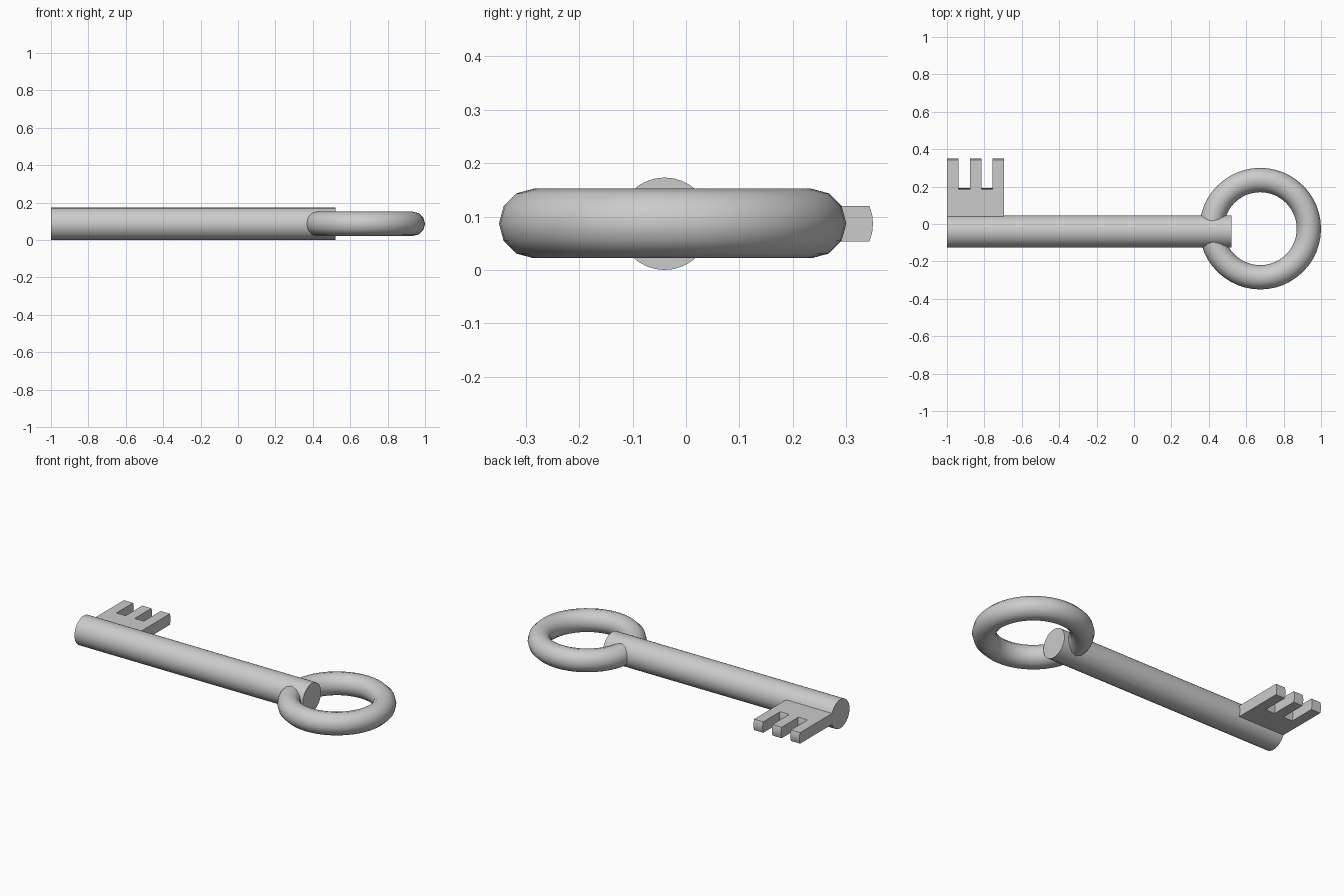
import bpy, bmesh, math

if "Cube" in bpy.data.objects:
    bpy.data.objects.remove(bpy.data.objects["Cube"])

R = 0.0865            # shaft radius
Y0, Z0 = -0.04, R     # shaft axis

grey = bpy.data.materials.new("plain grey")
grey.diffuse_color = (0.6, 0.6, 0.6, 1)
grey.use_nodes = True
grey.node_tree.nodes["Principled BSDF"].inputs["Base Color"].default_value = grey.diffuse_color


def finish(ob, name, angle):
    ob.name = name
    ob.data.materials.append(grey)
    bpy.ops.object.select_all(action='DESELECT')
    ob.select_set(True)
    bpy.context.view_layer.objects.active = ob
    bpy.ops.object.shade_smooth_by_angle(angle=math.radians(angle))


# Round shaft lying along x
x0, x1 = -1.0, 0.52
bpy.ops.mesh.primitive_cylinder_add(vertices=32, radius=R, depth=x1 - x0,
                                    location=((x0 + x1) / 2, Y0, Z0),
                                    rotation=(0, math.pi / 2, 0))
finish(bpy.context.object, "shaft", 35)

# Ring handle
bpy.ops.mesh.primitive_torus_add(major_radius=0.26, minor_radius=0.065,
                                 major_segments=48, minor_segments=12,
                                 location=(0.675, -0.025, 0.087))
finish(bpy.context.object, "ring_handle", 60)

# Toothed bit: shaft wall strip pushed out sideways, so its tips stay curved
xs = [-1 + 0.0612 * i for i in range(6)]
offsets = [0, 0.145, 0.3035]
arc = [math.radians(-22.5 + 11.25 * k) for k in range(5)]
bm = bmesh.new()
v = [[[bm.verts.new((x, Y0 + R * math.cos(a) + d, Z0 + R * math.sin(a)))
       for a in arc] for d in offsets] for x in xs]
cells = [(i, 0) for i in range(5)] + [(i, 1) for i in (0, 2, 4)]
for i, j in cells:
    a, b = v[i], v[i + 1]
    for k in (0, 4):                                   # bottom and top
        bm.faces.new((a[j][k], b[j][k], b[j + 1][k], a[j + 1][k]))
    if (i, j + 1) not in cells:                        # outer curved wall
        for k in range(4):
            bm.faces.new((a[j + 1][k], b[j + 1][k], b[j + 1][k + 1], a[j + 1][k + 1]))
    for side, s in ((-1, a), (1, b)):                  # end walls
        if (i + side, j) not in cells:
            bm.faces.new(s[j] + s[j + 1][::-1])
for i in range(5):                                     # wall against the shaft
    for k in range(4):
        bm.faces.new((v[i][0][k], v[i + 1][0][k], v[i + 1][0][k + 1], v[i][0][k + 1]))
bmesh.ops.delete(bm, geom=[p for p in bm.verts if not p.link_faces], context='VERTS')
bmesh.ops.recalc_face_normals(bm, faces=bm.faces)
mesh = bpy.data.meshes.new("toothed_bit")
bm.to_mesh(mesh)
bm.free()
bit = bpy.data.objects.new("toothed_bit", mesh)
bpy.context.collection.objects.link(bit)
finish(bit, "toothed_bit", 35)
